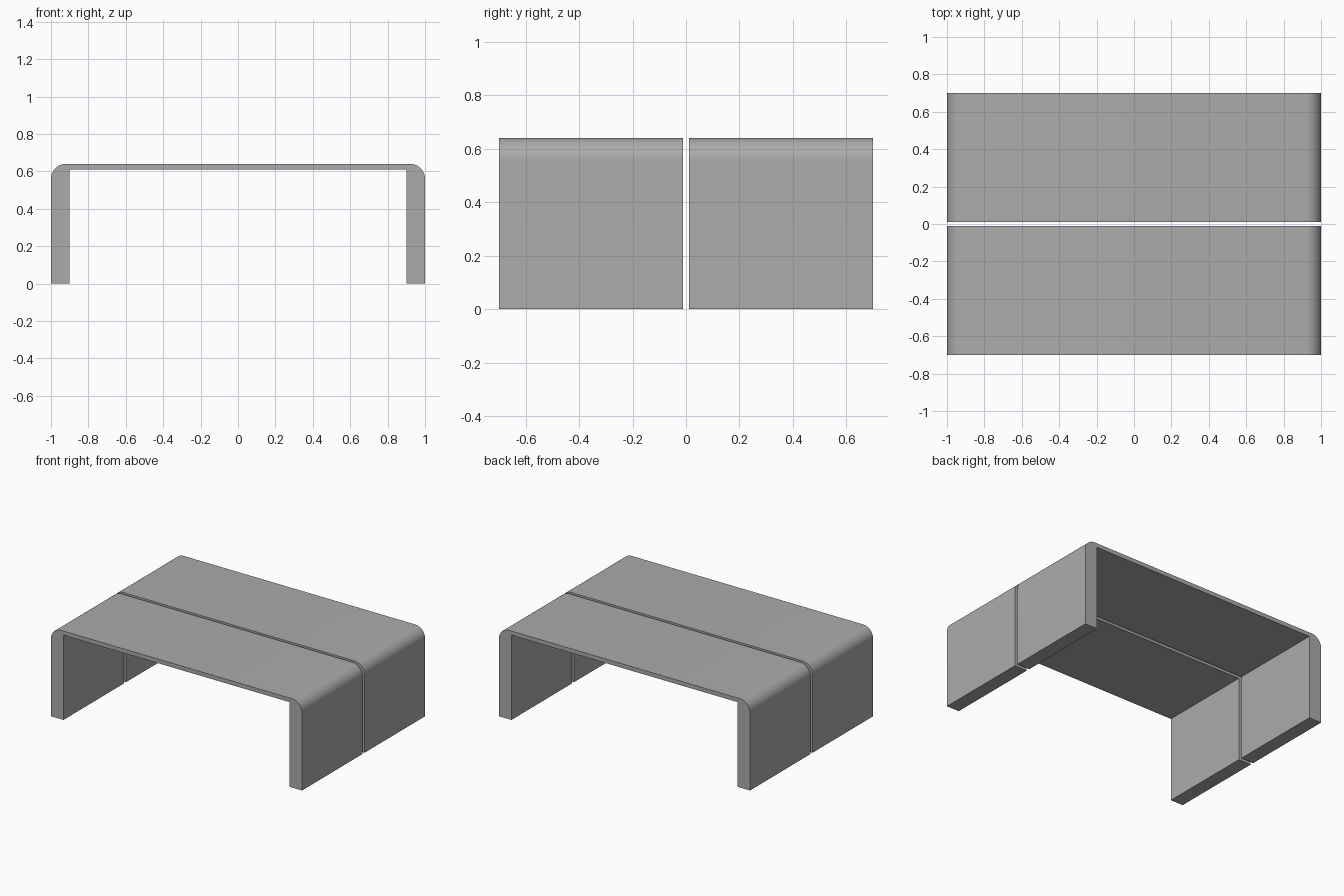
import bpy, bmesh, math

if "Cube" in bpy.data.objects:
    bpy.data.objects.remove(bpy.data.objects["Cube"])

W, H = 1.0, 0.64          # half width, height
IN_W, IN_H = 0.90, 0.61   # inner opening
R, SEG = 0.08, 12         # outer corner radius
Y_IN, Y_OUT = 0.012, 0.70

# Dark grey finish
grey = bpy.data.materials.new("dark_grey")
grey.diffuse_color = (0.41, 0.41, 0.41, 1)
grey.use_nodes = True
grey.node_tree.nodes["Principled BSDF"].inputs["Base Color"].default_value = grey.diffuse_color


def arc(cx, cz, a0, a1):
    return [(cx + R * math.cos(math.radians(a0 + (a1 - a0) * i / SEG)),
             cz + R * math.sin(math.radians(a0 + (a1 - a0) * i / SEG)))
            for i in range(SEG + 1)]


def table_half(name, y0, y1):
    # Bridge-shaped profile extruded along y
    profile = [(IN_W, 0), (W, 0)]
    profile += arc(W - R, H - R, 0, 90)
    profile += arc(-W + R, H - R, 90, 180)
    profile += [(-W, 0), (-IN_W, 0), (-IN_W, IN_H), (IN_W, IN_H)]
    bm = bmesh.new()
    face = bm.faces.new([bm.verts.new((x, y0, z)) for x, z in profile])
    ext = bmesh.ops.extrude_face_region(bm, geom=[face])
    verts = [g for g in ext["geom"] if isinstance(g, bmesh.types.BMVert)]
    bmesh.ops.translate(bm, verts=verts, vec=(0, y1 - y0, 0))
    bmesh.ops.recalc_face_normals(bm, faces=bm.faces)
    mesh = bpy.data.meshes.new(name)
    bm.to_mesh(mesh)
    bm.free()
    mesh.materials.append(grey)
    obj = bpy.data.objects.new(name, mesh)
    bpy.context.collection.objects.link(obj)
    # Smooth corners, sharp edges
    bpy.ops.object.select_all(action='DESELECT')
    obj.select_set(True)
    bpy.context.view_layer.objects.active = obj
    bpy.ops.object.shade_smooth_by_angle(angle=math.radians(30))


# Two matching halves with a narrow gap between them
table_half("front_table_half", -Y_OUT, -Y_IN)
table_half("back_table_half", Y_IN, Y_OUT)
